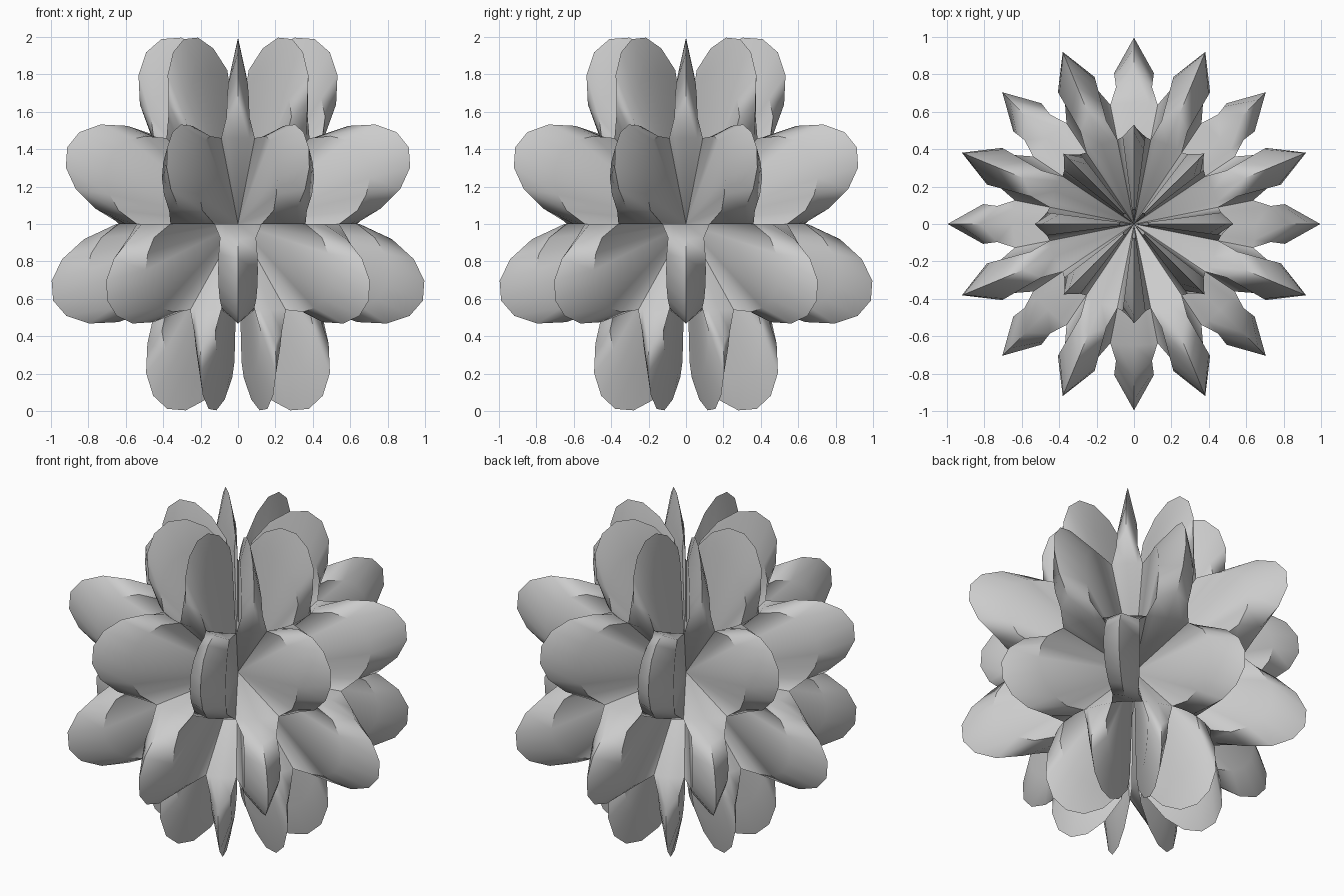
import bpy, bmesh
from math import sin, cos, pi, radians

if "Cube" in bpy.data.objects:
    bpy.data.objects.remove(bpy.data.objects["Cube"])

STEPS = 8                                  # rows down each petal
TIER_SPAN = pi / 4                         # each tier covers an eighth of a turn
COLUMNS = [radians(d) for d in (-11.25, -7.5, 0, 7.5, 11.25)]
CREST = [0.65, 0.865, 1.07, 0.865, 0.65]   # petal length at each column
BASE = 0.65                                # length where tiers meet

grey = bpy.data.materials.new("light_grey")
grey.diffuse_color = (0.6, 0.6, 0.6, 1)
grey.use_nodes = True
grey.node_tree.nodes["Principled BSDF"].inputs["Base Color"].default_value = grey.diffuse_color


def add_face(bm, verts):
    if len(set(verts)) == 3:
        bm.faces.new(verts)


def add_petal(bm, tier, turn):
    """One closed petal whose sides run in to the middle of the ball."""
    centre = bm.verts.new((0, 0, 1))

    def sample(i, j):
        p = TIER_SPAN * (tier + i / STEPS)
        rim = i in (0, STEPS)
        if (j in (0, 4) and not rim) or p < 1e-6 or p > pi - 1e-6:
            return centre
        r = BASE + (CREST[j] - BASE) * abs(sin(4 * p)) ** 0.9
        a = turn + COLUMNS[j]
        return bm.verts.new((r * sin(p) * cos(a), r * sin(p) * sin(a), 1 + r * cos(p)))

    grid = [[sample(i, j) for j in range(5)] for i in range(STEPS + 1)]

    # Outer skin and sides; diagonals avoid the centre to leave small corner teeth
    for i in range(STEPS):
        for j in range(4):
            q = [grid[i][j], grid[i + 1][j], grid[i + 1][j + 1], grid[i][j + 1]]
            if centre in q:
                k = q.index(centre) + 1
                q = q[k:] + q[:k]
            add_face(bm, (q[0], q[1], q[2]))
            add_face(bm, (q[0], q[2], q[3]))

    # Upper and lower caps
    for j in range(4):
        add_face(bm, (centre, grid[0][j], grid[0][j + 1]))
        add_face(bm, (centre, grid[STEPS][j + 1], grid[STEPS][j]))


def petal_tier(name, tier):
    bm = bmesh.new()
    for k in range(8):
        # Alternate tiers are turned by half a petal spacing
        add_petal(bm, tier, k * pi / 4 + (tier % 2) * pi / 8)
    mesh = bpy.data.meshes.new(name)
    bm.to_mesh(mesh)
    bm.free()
    mesh.materials.append(grey)
    ob = bpy.data.objects.new(name, mesh)
    bpy.context.collection.objects.link(ob)
    # Soft skins with crisp ridges
    bpy.ops.object.select_all(action='DESELECT')
    bpy.context.view_layer.objects.active = ob
    ob.select_set(True)
    bpy.ops.object.shade_smooth_by_angle(angle=radians(42))


for tier, name in enumerate(("top_petals", "upper_petals", "lower_petals", "bottom_petals")):
    petal_tier(name, tier)
